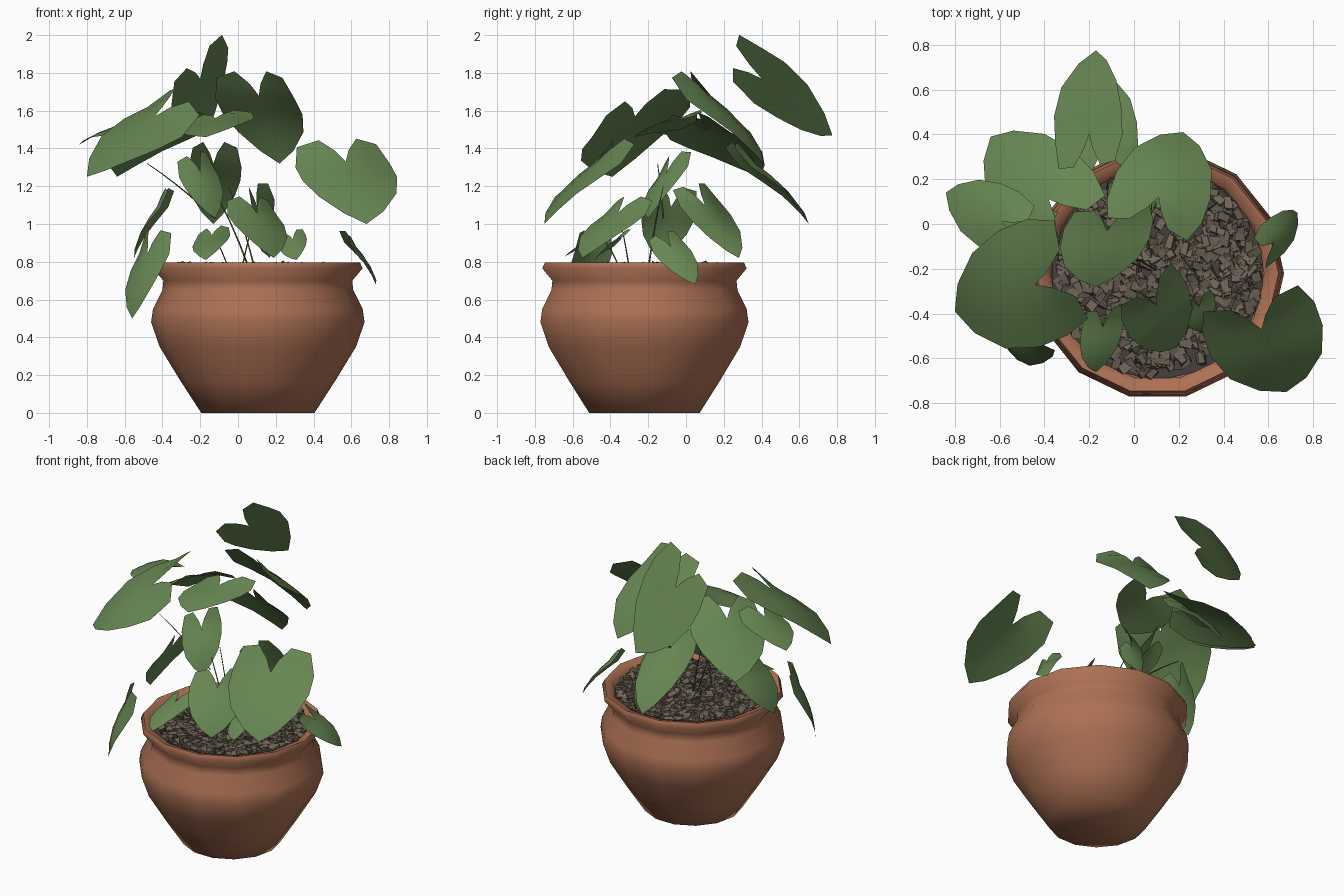
import bpy, bmesh, math, random
from mathutils import Vector, Matrix, Euler

if "Cube" in bpy.data.objects:
    bpy.data.objects.remove(bpy.data.objects["Cube"])

random.seed(4)
CX, CY = 0.105, -0.22          # pot axis


def material(name, rgb):
    m = bpy.data.materials.new(name)
    m.diffuse_color = (*rgb, 1)
    m.use_nodes = True
    m.node_tree.nodes["Principled BSDF"].inputs["Base Color"].default_value = m.diffuse_color
    return m


TERRACOTTA = material("terracotta", (0.42, 0.165, 0.09))
LEAF = material("leaf green", (0.135, 0.24, 0.085))
STEM = material("stem green", (0.10, 0.17, 0.06))
SOIL = material("soil", (0.06, 0.05, 0.045))
PEBBLE = material("pebble brown", (0.16, 0.13, 0.095))
PEBBLE_DARK = material("pebble dark", (0.12, 0.10, 0.075))


def finish(name, bm, mats, smooth=None):
    me = bpy.data.meshes.new(name)
    bm.to_mesh(me)
    bm.free()
    ob = bpy.data.objects.new(name, me)
    bpy.context.collection.objects.link(ob)
    for m in mats:
        me.materials.append(m)
    if smooth:
        bpy.ops.object.select_all(action='DESELECT')
        ob.select_set(True)
        bpy.context.view_layer.objects.active = ob
        bpy.ops.object.shade_smooth_by_angle(angle=math.radians(smooth))
    return ob


def lathe(name, profile, mat, sides=14):
    bm = bmesh.new()
    rings = []
    for r, z in profile:
        rings.append([bm.verts.new((CX + r * math.cos(2 * math.pi * i / sides),
                                    CY + r * math.sin(2 * math.pi * i / sides), z))
                      for i in range(sides)])
    for a, b in zip(rings, rings[1:]):
        for i in range(sides):
            j = (i + 1) % sides
            bm.faces.new((a[i], a[j], b[j], b[i]))
    bm.faces.new(rings[0][::-1])
    return finish(name, bm, [mat], 70)


# Pot with flared lip
lathe("pot", [(0.30, 0), (0.41, 0.17), (0.52, 0.35), (0.565, 0.48), (0.555, 0.55),
              (0.505, 0.65), (0.50, 0.70), (0.555, 0.765), (0.54, 0.797),
              (0.49, 0.785), (0.475, 0.73)], TERRACOTTA)

# Soil disc
bm = bmesh.new()
bmesh.ops.create_circle(bm, cap_ends=True, segments=14, radius=0.48,
                        matrix=Matrix.Translation((CX, CY, 0.75)))
finish("soil", bm, [SOIL])

# Angular gravel covering the soil
bm = bmesh.new()
for k in range(750):
    r, a = 0.45 * math.sqrt(random.random()), random.uniform(0, 2 * math.pi)
    loc = Vector((CX + r * math.cos(a), CY + r * math.sin(a), random.uniform(0.755, 0.775)))
    rot = Euler((random.uniform(-.4, .4), random.uniform(-.4, .4), random.uniform(0, 6.3)))
    size = Vector((random.uniform(.026, .038), random.uniform(.017, .025), random.uniform(.012, .018)))
    first = len(bm.faces)
    stone = bmesh.ops.create_cube(bm, size=1.6, matrix=Matrix.LocRotScale(loc, rot, size))
    for v in stone["verts"]:
        v.co += Vector([random.uniform(-.006, .006) for _ in range(3)])
    bm.faces.ensure_lookup_table()
    for f in bm.faces[first:]:
        f.material_index = 1 if k % 4 == 0 else 0
finish("gravel", bm, [PEBBLE, PEBBLE_DARK])

# Half outline of a heart-shaped leaf: u across, v from notch (0) to tip (1)
HALF = [(0.14, -0.18), (0.4, -0.38), (0.84, -0.36), (1.0, -0.05), (1.0, 0.24),
        (0.82, 0.56), (0.42, 0.84)]


def leaf(name, notch, tip, side, bulge=0.25, droop=0.03):
    """Leaf from its notch, its tip and the vector to its widest point."""
    n, side = Vector(notch), Vector(side)
    axis = Vector(tip) - n
    up = side.cross(axis).normalized()
    if up.z < 0:
        up.negate()
    bm = bmesh.new()

    def vert(u, v):
        lift = bulge * max(v, 0) * (1 - v) - droop * 4 * u * u * (1 - v)
        return bm.verts.new(n + axis * v + side * u + up * axis.length * lift)

    mids = [vert(0, max(v, 0)) if v > 0 else None for u, v in HALF]
    base, end = vert(0, 0), vert(0, 1)
    mids = [m or base for m in mids] + [end]
    for s in (1, -1):
        edge = [vert(s * u, v) for u, v in HALF] + [end]
        halfway = [vert(s * u * 0.5, v * 0.9 if v > 0 else v * 0.5) for u, v in HALF] + [end]
        for inner, outer in ((mids, halfway), (halfway, edge)):
            for i in range(len(HALF)):
                q = []
                for p in (inner[i], outer[i], outer[i + 1], inner[i + 1]):
                    if p not in q:
                        q.append(p)
                if len(q) > 2:
                    bm.faces.new(q if s > 0 else q[::-1])
        # close the lobe beside the notch
        bm.faces.new((base, edge[0], halfway[0]) if s > 0 else (base, halfway[0], edge[0]))
    bmesh.ops.recalc_face_normals(bm, faces=bm.faces)
    if sum((f.normal * f.calc_area() for f in bm.faces), Vector()).dot(up) < 0:
        bmesh.ops.reverse_faces(bm, faces=bm.faces)
    finish(name, bm, [LEAF], 60)


# Large upper leaves
leaf("leaf_top_back", (-.20, .40, 1.77), (-.17, .775, 1.47), (.15, .02, .147), .25, 0)
leaf("leaf_upper_back", (.11, .12, 1.68), (.22, .41, 1.32), (.21, -.06, 0))
leaf("leaf_back_left", (-.38, .11, 1.50), (-.64, .39, 1.25), (.16, .16, .02))
leaf("leaf_lower_back", (-.13, .37, 1.32), (-.13, .65, 1.0), (.14, .03, 0))
leaf("leaf_far_left", (-.59, .01, 1.53), (-.84, .14, 1.42), (.05, .14, .02))
leaf("leaf_front_left", (-.44, -.27, 1.57), (-.80, -.39, 1.25), (-.09, .26, .08))
leaf("leaf_front_right", (.57, -.47, 1.33), (.68, -.75, 1.0), (.25, .07, .01))
leaf("leaf_centre", (-.12, -.03, 1.56), (-.17, -.28, 1.46), (.20, .02, .03), .15)
# Small and hanging leaves near the pot
leaf("leaf_left_middle", (-.43, -.08, 1.09), (-.55, -.14, .82), (.02, .14, 0))
leaf("leaf_left_hanging", (-.48, -.52, .84), (-.56, -.565, .5), (.08, -.10, 0))
leaf("leaf_behind_centre", (.10, .10, 1.10), (.17, .28, .82), (.06, .10, .02))
leaf("leaf_front_centre", (.10, -.36, 1.06), (.19, -.55, .82), (.13, .11, 0))
leaf("leaf_right_rim", (.625, -.08, .88), (.73, .05, .68), (.03, -.08, -.03))
leaf("leaf_front_low", (-.14, -.46, .94), (-.17, -.66, .81), (.095, .02, .02))
leaf("leaf_front_small", (.29, -.37, .92), (.31, -.48, .81), (.07, .03, .03))
leaf("leaf_inner_left", (-.2, -.1, 1.28), (-.12, -.2, 1.03), (.09, .08, .03))


# Thin arched stems
def stem(name, start, end, lean=0.3):
    cu = bpy.data.curves.new(name, 'CURVE')
    cu.dimensions = '3D'
    cu.bevel_depth = 0.005
    cu.bevel_resolution = 0
    sp = cu.splines.new('POLY')
    sp.points.add(5)
    a, b = Vector(start), Vector(end)
    for i, p in enumerate(sp.points):
        t = i / 5
        c = a.lerp(b, t) + Vector((0, 0, lean * t * (1 - t)))
        p.co = (*c, 1)
        p.radius = 1 - 0.6 * t
    cu.materials.append(STEM)
    bpy.context.collection.objects.link(bpy.data.objects.new(name, cu))


stem("stem_centre", (.09, -.2, .76), (-.05, -.12, 1.2), .1)
stem("stem_inner", (.06, -.2, .76), (-.2, -.1, 1.28), .2)
stem("stem_left", (-.12, -.12, 1.03), (-.48, -.15, 1.32), .05)
stem("stem_front", (.02, -.3, .76), (.10, -.36, 1.06), .1)
stem("stem_front_low", (-.05, -.35, .76), (-.14, -.46, .94), .1)
